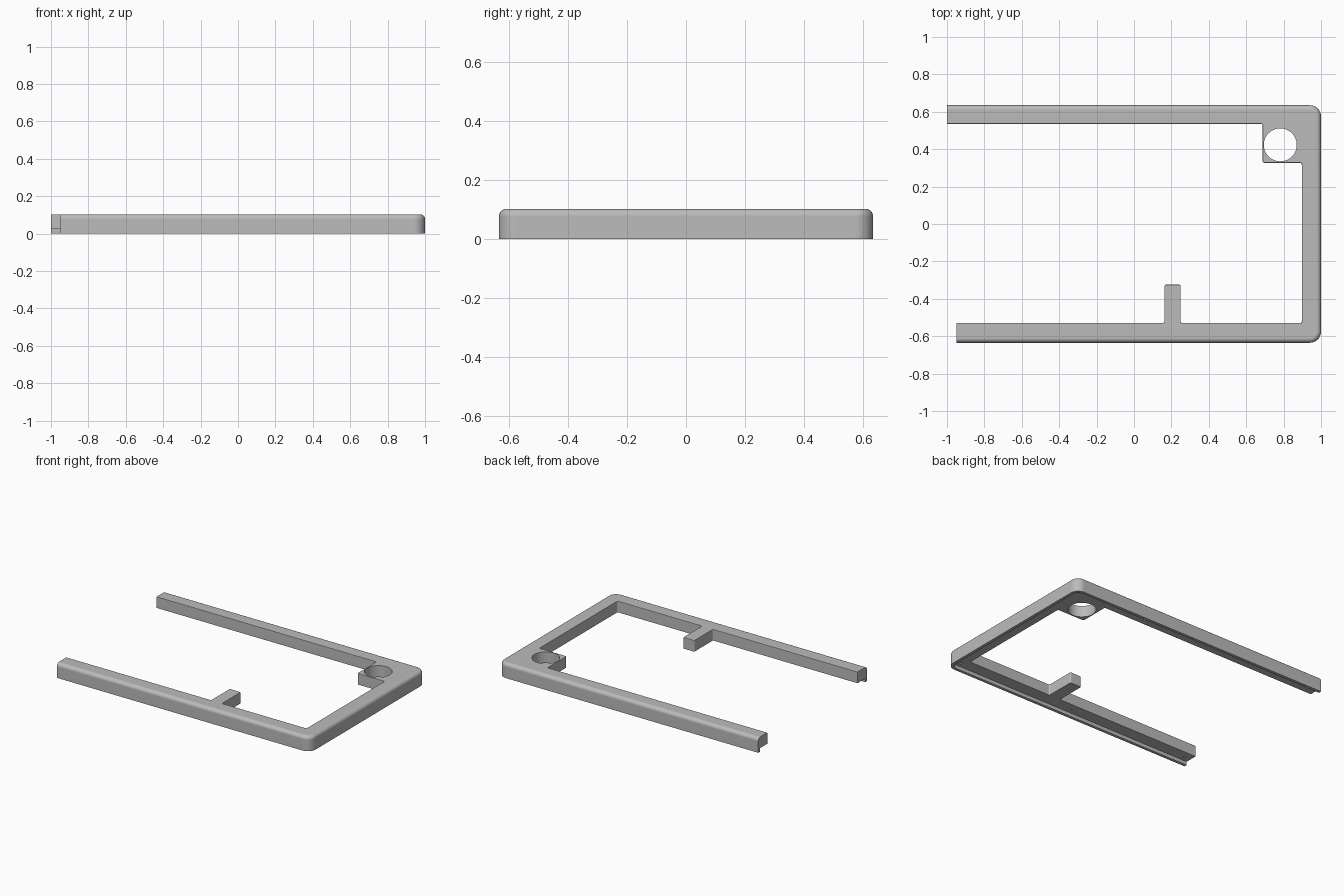
import bpy, bmesh, math
from mathutils import Vector

cube = bpy.data.objects.get("Cube")
if cube:
    bpy.data.objects.remove(cube, do_unlink=True)

HEIGHT, FLOOR, LIP = 0.103, 0.025, 0.02
HALF_Y = 0.635

grey = bpy.data.materials.new("light grey")
grey.use_nodes = True
grey.diffuse_color = (0.5, 0.5, 0.5, 1)
grey.node_tree.nodes["Principled BSDF"].inputs["Base Color"].default_value = (0.5, 0.5, 0.5, 1)


def arc(cx, cy, r, start, steps=8):
    """Quarter circle, counter-clockwise from a start angle in degrees."""
    return [(cx + r * math.cos(math.radians(start + 90 * i / steps)),
             cy + r * math.sin(math.radians(start + 90 * i / steps)))
            for i in range(steps + 1)]


def prism(bm, outline, z0, z1):
    face = bm.faces.new([bm.verts.new((x, y, z0)) for x, y in outline])
    top = bmesh.ops.extrude_face_region(bm, geom=[face])["geom"]
    bmesh.ops.translate(bm, vec=Vector((0, 0, z1 - z0)),
                        verts=[v for v in top if isinstance(v, bmesh.types.BMVert)])
    bmesh.ops.recalc_face_normals(bm, faces=bm.faces)


def to_object(bm, name):
    mesh = bpy.data.meshes.new(name)
    bm.to_mesh(mesh)
    bm.free()
    mesh.materials.append(grey)
    obj = bpy.data.objects.new(name, mesh)
    bpy.context.collection.objects.link(obj)
    return obj


def end_corners(x, y):
    """Closed right side with two rounded corners, inset by x and y."""
    r = 0.06 - x
    return (arc(1 - x - r, -HALF_Y + y + r, r, -90)
            + arc(1 - x - r, HALF_Y - y - r, r, 0))


# Open frame outline with the hole block and the short stub
inner = [(-1, 0.535), (0.688, 0.535), (0.688, 0.327), (0.897, 0.327),
         (0.897, -0.529), (0.249, -0.529), (0.249, -0.324),
         (0.163, -0.324), (0.163, -0.529), (-0.948, -0.529)]
outline = ([(-0.948, -HALF_Y)] + end_corners(0, 0) + [(-1, HALF_Y)] + inner)

bm = bmesh.new()
prism(bm, outline, 0, HEIGHT)


def is_outer(v):
    return abs(v.co.y) > 0.57 or v.co.x > 0.93


def on_end(e):
    return all(v.co.x < -0.9 for v in e.verts)


# Small rounding on the inner vertical corners, then rounded top edges
corners = [e for e in bm.edges if abs(e.verts[0].co.z - e.verts[1].co.z) > 0.05
           and not is_outer(e.verts[0]) and e.verts[0].co.x > -0.9]
bmesh.ops.bevel(bm, geom=corners, offset=0.008, segments=3, profile=0.5, affect='EDGES')
for outer, size, steps in ((True, 0.025, 5), (False, 0.004, 2)):
    edges = [e for e in bm.edges
             if all(v.co.z > HEIGHT - 0.0005 for v in e.verts)
             and len(e.link_faces) == 2
             and any(abs(f.normal.z) < 0.01 for f in e.link_faces)
             and all(is_outer(v) for v in e.verts) == outer
             and not on_end(e)]
    bmesh.ops.bevel(bm, geom=edges, offset=size, segments=steps, profile=0.5, affect='EDGES')
frame = to_object(bm, "frame")


def cut(cutter):
    cutter.hide_render = True
    mod = frame.modifiers.new("cut", 'BOOLEAN')
    mod.operation, mod.solver, mod.object = 'DIFFERENCE', 'EXACT', cutter
    bpy.context.view_layer.objects.active = frame
    bpy.ops.object.modifier_apply(modifier=mod.name)
    bpy.data.objects.remove(cutter, do_unlink=True)


def cylinder(bm, x, y, r, z0, z1, sides):
    prism(bm, [(x + r * math.cos(math.tau * i / sides), y + r * math.sin(math.tau * i / sides))
               for i in range(sides)], z0, z1)


# Recessed underside, leaving a thin lip along the outer edge
bm = bmesh.new()
prism(bm, [(-1.2, -HALF_Y + LIP)] + end_corners(LIP, LIP) + [(-1.2, HALF_Y - LIP)], -0.1, FLOOR)
cut(to_object(bm, "underside_cutter"))

# Round through hole and small blind screw holes
bm = bmesh.new()
cylinder(bm, 0.782, 0.423, 0.088, -0.1, 0.3, 48)
for x in (-0.93, -0.68, -0.1, 0.4, 0.93):
    cylinder(bm, x, 0.58, 0.008, -0.1, 0.055, 12)
for x in (-0.9, 0.02, 0.93):
    cylinder(bm, x, -0.58, 0.008, -0.1, 0.055, 12)
cut(to_object(bm, "hole_cutter"))

# Smooth fillets with crisp flat faces
bpy.ops.object.select_all(action='DESELECT')
frame.select_set(True)
bpy.context.view_layer.objects.active = frame
bpy.ops.object.shade_smooth_by_angle(angle=math.radians(32))
normals = frame.modifiers.new("flat faces", 'WEIGHTED_NORMAL')
normals.keep_sharp = True
